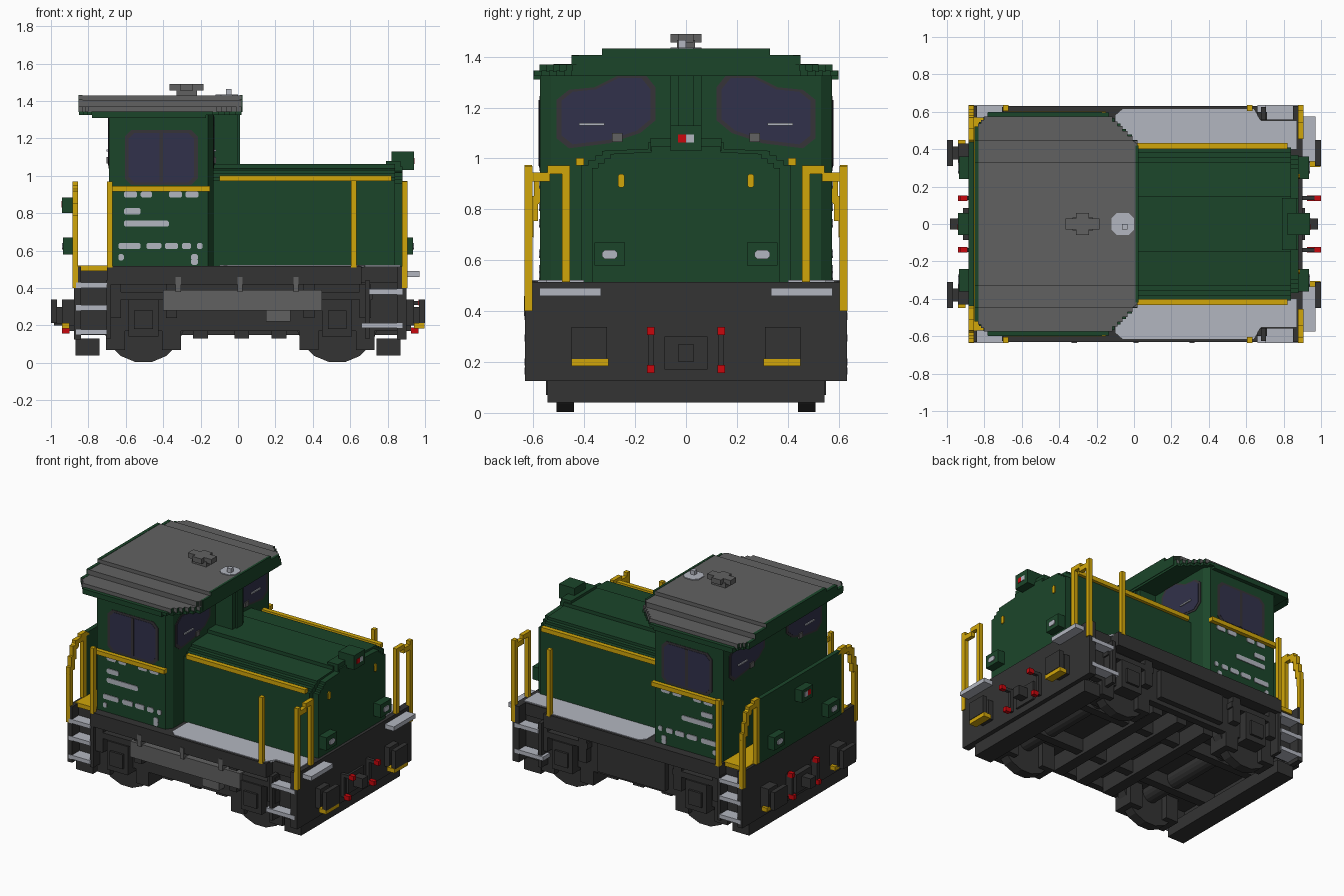
import bpy, bmesh, math

cube = bpy.data.objects.get("Cube")
if cube:
    bpy.data.objects.remove(cube, do_unlink=True)

def material(name, *rgb):
    mat = bpy.data.materials.new(name)
    mat.use_nodes = True
    mat.diffuse_color = (*rgb, 1)
    mat.node_tree.nodes["Principled BSDF"].inputs["Base Color"].default_value = (*rgb, 1)
    return mat

green = material("body green", .011, .06, .023)
dark = material("frame charcoal", .033, .033, .033)
grey = material("roof grey", .12, .12, .12)
light = material("pale grey", .45, .47, .53)
yellow = material("rail yellow", .64, .38, .003)
red = material("signal red", .58, .002, .004)
glass = material("window blue", .031, .031, .07)
rubber = material("window seal", .037, .034, .04)

def prism(name, mat, axis, outline, span, mirror=""):
    """Extrude an outline along an axis, with optional mirrored copies."""
    bm = bmesh.new()
    place = {"x": lambda a, b, t: (t, a, b), "y": lambda a, b, t: (a, t, b),
             "z": lambda a, b, t: (a, b, t)}[axis]
    for sx in ((1, -1) if "x" in mirror else (1,)):
        for sy in ((1, -1) if "y" in mirror else (1,)):
            rings = []
            for t in span:
                points = [place(a, b, t) for a, b in outline]
                rings.append([bm.verts.new((x * sx, y * sy, z)) for x, y, z in points])
            low, high = rings
            sides = [(low[i - 1], low[i], high[i], high[i - 1]) for i in range(len(low))]
            for corners in [low, high] + sides:
                bm.faces.new(corners)
    bmesh.ops.recalc_face_normals(bm, faces=bm.faces)
    mesh = bpy.data.meshes.new(name)
    bm.to_mesh(mesh)
    bm.free()
    mesh.materials.append(mat)
    obj = bpy.data.objects.new(name, mesh)
    bpy.context.scene.collection.objects.link(obj)
    return obj

def box(name, mat, x, y, z, mirror=""):
    return prism(name, mat, "z", [(x[0], y[0]), (x[1], y[0]), (x[1], y[1]), (x[0], y[1])], z, mirror)

def octagon(x, z, cut):
    (a, b), (c, d) = x, z
    return [(a + cut, c), (b - cut, c), (b, c + cut), (b, d - cut),
            (b - cut, d), (a + cut, d), (a, d - cut), (a, c + cut)]

def stairs(start, end, steps):
    """Points of a staircase that moves along the first axis first."""
    points = [start]
    for i in range(1, steps + 1):
        a, b = (s + (e - s) * i / steps for s, e in zip(start, end))
        points += [(a, points[-1][1]), (a, b)]
    return points

def shrink(outline, factor):
    ca, cb = (sum(axis) / len(outline) for axis in zip(*outline))
    return [(ca + (a - ca) * factor, cb + (b - cb) * factor) for a, b in outline]

# Underframe: decks, end beams, side plates and hollow belly
box("main_deck", dark, (-.7, .66), (-.632, .632), (.42, .518))
box("end_deck", dark, (-.86, .88), (-.56, .56), (.43, .515))
for x in ((.85, .9), (-.877, -.84)):
    box("end_beam", dark, x, (-.632, .632), (.125, .515))
box("side_plate", dark, (-.86, .86), (.5, .55), (.17, .45), "y")
box("belly_floor", dark, (-.86, .86), (-.5, .5), (.24, .43))
box("belly_rail", dark, (-.86, .86), (.2, .26), (.15, .28), "y")
box("guard_bar", dark, (.74, .87), (-.545, .545), (.04, .13), "x")
for x in (-.2, .02, .22):
    box("cross_member", dark, (x - .04, x + .04), (-.5, .5), (.13, .28))
# Wheels, axles, axle boxes and brakes
for x in (-.505, .53):
    for name, radius, y in (("wheel", .22, (.44, .51)), ("axle", .06, (-.45, .45))):
        angles = [math.tau * (i + .5) / 16 for i in range(16)]
        ring = [(x + radius * math.cos(a), .22 + radius * math.sin(a)) for a in angles]
        prism(name, dark, "y", ring, y, "y" if name == "wheel" else "")
    box("axle_box", dark, (x - .08, x + .08), (.5, .61), (.14, .34), "y")
    box("axle_box_lid", dark, (x - .05, x + .05), (.6, .625), (.18, .28), "y")
    box("leaf_spring", dark, (x - .19, x + .19), (.54, .6), (.34, .38), "y")
    for middle in (x - .15, x + .15):
        box("brake_block", dark, (middle - .05, middle + .05), (.4, .55), (.07, .24), "y")
        box("spring_hanger", dark, (middle - .03, middle + .03), (.54, .6), (.24, .42), "y")
# Tank panel on one side, locker on the other
box("tank_panel", grey, (-.4, .45), (-.62, -.54), (.28, .39))
box("tank_drain", grey, (.15, .28), (-.61, -.54), (.22, .29))
for x in (-.32, .01, .31):
    box("tank_strap", grey, (x - .014, x + .014), (-.636, -.54), (.38, .46))
box("locker", dark, (-.25, .27), (.54, .59), (.2, .4))
# Steps at the four corners
for z in (.165, .295, .415):
    box("cab_step", light, (-.865, -.7), (.53, .635), (z - .014, z + .014), "y")
for x, z in (((.66, .88), .2), ((.7, .88), .38)):
    box("hood_step", light, x, (.56, .635), (z - .014, z + .014), "y")
box("step_riser", dark, (.68, .705), (.53, .625), (.13, .44), "xy")
box("beam_plate", light, (.89, .97), (.335, .575), (.46, .49), "y")
# Walkways
walk = [(-.1, .4), (.87, .4), (.87, .55), (.68, .55), (.64, .615), (-.06, .615), (-.1, .58)]
prism("walkway", light, "z", walk, (.51, .522), "y")
box("rear_platform", yellow, (-.86, -.69), (-.57, .57), (.49, .52))
# Engine hood with stepped shoulders and a narrower nose
half = [(.41, .515)] + stairs((.41, .975), (.33, 1.03), 3) + [(.15, 1.038), (.15, 1.062)]
profile = half + [(-a, b) for a, b in reversed(half)]
prism("hood", green, "x", profile, (-.13, .84))
prism("hood_nose", green, "x", [(a * .9, b if b < .6 else b - .012) for a, b in profile], (.83, .88))
box("hood_rail", yellow, (-.1, .82), (.4, .432), (.972, 1.002), "y")
prism("nose_marker", yellow, "x", octagon((.242, .268), (.885, .94), .008), (.87, .887), "y")
# Head and tail lamps
box("top_lamp", green, (.82, .94), (-.06, .06), (1.03, 1.13))
box("top_lamp_bracket", green, (.79, .87), (-.14, .14), (1.03, 1.08))
box("rear_lamp", green, (-.94, -.87), (-.06, .06), (.8, .885))
for x, z in (((.935, .943), (1.063, 1.095)), ((-.943, -.935), (.83, .865))):
    box("lamp_red_lens", red, x, (-.032, 0), z)
    box("lamp_white_lens", light, x, (0, .032), z)
box("low_lamp", green, (.87, .935), (.24, .36), (.58, .67), "xy")
prism("low_lamp_lens", light, "x", octagon((.27, .33), (.605, .64), .01), (.93, .941), "xy")
# Cab body with clipped front corners, pillar and rear screen
plan = [(-.69, -.573), (-.16, -.573), (-.13, -.53), (-.13, .53), (-.16, .573), (-.69, .573)]
prism("cab", green, "z", plan, (.515, 1.36))
box("front_pillar", green, (-.14, 0), (-.06, .06), (1.04, 1.4))
box("front_pillar_rib", green, (-.1, .012), (-.03, .03), (1.04, 1.38))
box("rear_screen", green, (-.885, -.855), (-.45, .45), (.51, .96))
# Cab windows and wipers
pane = [(.12, 1.15), (.12, 1.28), (.16, 1.33), (.26, 1.33), (.36, 1.28), (.46, 1.27),
        (.51, 1.23), (.51, 1.08), (.46, 1.04), (.3, 1.06), (.18, 1.1)]
for mat, name, factor, out in ((rubber, "seal", 1, .003), (glass, "glass", .9, .005)):
    side = shrink(octagon((-.605, -.215), (.95, 1.245), .035), factor)
    prism("side_window_" + name, mat, "y", side, (.57, .573 + out), "y")
    end = shrink(pane, factor)
    prism("front_window_" + name, mat, "x", end, (-.14, -.13 + out), "y")
    prism("rear_window_" + name, mat, "x", end, (-.69 - out, -.68), "y")
box("side_window_bar", rubber, (-.42, -.4), (.57, .58), (.97, 1.23), "y")
for x in ((-.13, -.117), (-.703, -.69)):
    box("wiper", light, x, (.32, .42), (1.13, 1.14), "y")
    box("wiper_motor", grey, x, (.25, .29), (1.065, 1.1), "y")
# Pale marking dashes on the cab sides
dashes = {.9: [(-.61, -.54), (-.52, -.46), (-.37, -.3), (-.28, -.21)],
          .81: [(-.61, -.52)], .745: [(-.61, -.37)],
          .625: [(-.64, -.52), (-.49, -.41), (-.39, -.32), (-.3, -.25), (-.22, -.19)],
          .565: [(-.64, -.61), (-.25, -.215)], .54: [(-.25, -.215)]}
for z, spans in dashes.items():
    for span in spans:
        prism("side_dash", light, "y", octagon(span, (z - .017, z + .017), .008), (.57, .578), "y")

# Roof in stepped layers with a green rim
def roof_outline(width):
    rear = (-.85 + max(0, width - .52) * .87, width)
    front = (.02 - max(0, width - .42) * 1.05, width)
    edge = [(-.85, width)] if width < .52 else stairs((-.85, .52), rear, 3)
    edge += [front] if width < .42 else stairs(front, (.02, .42), 6)
    return edge + [(x, -y) for x, y in reversed(edge)]

box("roof_eave", green, (-.78, -.17), (-.6, .6), (1.31, 1.345))
prism("roof_rim", green, "z", roof_outline(.597), (1.325, 1.345))
for width, z in ((.575, (1.34, 1.37)), (.45, (1.365, 1.405)), (.33, (1.4, 1.43))):
    roof = prism("roof_layer", green, "z", roof_outline(width), z)
    roof.data.materials.append(grey)
    for face in roof.data.polygons:
        face.material_index = int(face.normal.z > .5 or abs(face.normal.y) > .9)
    for x, reach in (((-.854, -.832), .52), ((.008, .024), .42)):
        box("roof_lip", green, x, (-min(width, reach), min(width, reach)), (z[0], z[1] + .002))
box("vent_neck", grey, (-.33, -.22), (-.035, .035), (1.42, 1.465))
box("vent_cap", grey, (-.365, -.185), (-.03, .03), (1.455, 1.49))
box("vent_cap_wing", grey, (-.31, -.24), (-.06, .06), (1.455, 1.49))
prism("aerial_base", light, "z", octagon((-.12, 0), (-.06, .06), .03), (1.425, 1.436))
box("aerial", light, (-.065, -.035), (-.03, 0), (1.43, 1.465))
# Yellow handrails
box("cab_rail", yellow, (-.69, -.15), (.57, .602), (.915, .945), "y")
box("cab_post", yellow, (-.7, -.672), (.605, .635), (.51, .97), "y")
box("walkway_post", yellow, (.605, .633), (.605, .635), (.51, .975), "y")
box("front_inner_post", yellow, (.878, .907), (.455, .487), (.515, .97), "y")
box("front_outer_post", yellow, (.878, .907), (.603, .635), (.4, .97), "y")
box("front_top_rail", yellow, (.878, .907), (.455, .545), (.94, .972), "y")
box("front_top_bend", yellow, (.878, .907), (.535, .615), (.91, .945), "y")
curve = stairs((.45, .97), (.57, .93), 2) + stairs((.58, .92), (.634, .72), 3)
bend = curve + [(a - .035, b - .032) for a, b in reversed(curve)]
prism("rear_curved_rail", yellow, "x", bend, (-.885, -.855), "y")
box("rear_outer_post", yellow, (-.885, -.855), (.603, .635), (.4, .74), "y")
box("rear_inner_post", yellow, (-.885, -.855), (.45, .482), (.515, .96), "y")
# Buffers, coupling and hoses at both ends
box("buffer_base", dark, (.87, .94), (.33, .43), (.2, .338), "xy")
box("buffer_shaft", dark, (.9, .98), (.345, .415), (.21, .3), "xy")
box("buffer_head", dark, (.968, 1), (.31, .45), (.212, .338), "xy")
box("coupling_plate", dark, (.87, .915), (-.085, .085), (.17, .3), "x")
box("coupling_hook", dark, (.9, .985), (-.03, .03), (.2, .27), "x")
box("hose", dark, (.87, .925), (.127, .15), (.17, .32), "xy")
box("hose_arm", dark, (.9, .965), (.127, .15), (.31, .332), "y")
for x, z in (((.965, 1), .322), ((.925, .965), .172), ((-.93, -.89), .322), ((-.94, -.9), .172)):
    box("hose_tap", red, x, (.123, .153), (z - .016, z + .016), "y")
for x in ((.94, .997), (-.94, -.9)):
    box("buffer_step", yellow, x, (.305, .45), (.185, .214), "y")
